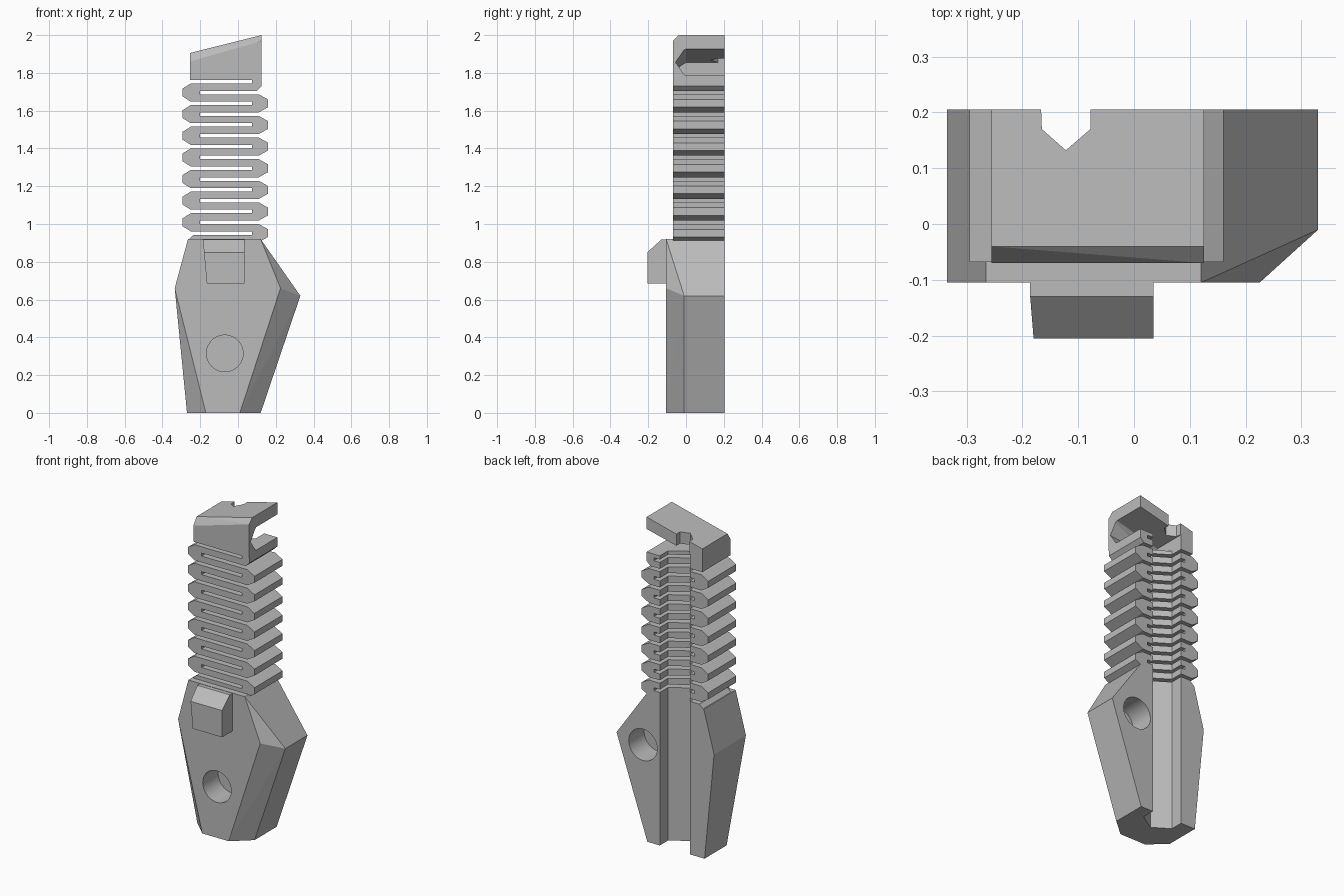
import bpy, bmesh, math
from mathutils import Matrix

old = bpy.data.objects.get("Cube")
if old:
    bpy.data.objects.remove(old)

grey = bpy.data.materials.new("plain_grey")
grey.use_nodes = True
COLOUR = (0.5, 0.5, 0.5, 1)
grey.diffuse_color = COLOUR
grey.node_tree.nodes["Principled BSDF"].inputs["Base Color"].default_value = COLOUR


def finish(bm, name):
    bmesh.ops.recalc_face_normals(bm, faces=bm.faces)
    mesh = bpy.data.meshes.new(name)
    bm.to_mesh(mesh)
    bm.free()
    ob = bpy.data.objects.new(name, mesh)
    bpy.context.collection.objects.link(ob)
    mesh.materials.append(grey)
    return ob


def prism(name, pts, place, a, b):
    """Extrude a flat outline; place(u, v, w) puts it in space."""
    bm = bmesh.new()
    ends = [[bm.verts.new(place(u, v, w)) for u, v in pts] for w in (a, b)]
    bm.faces.new(ends[0])
    bm.faces.new(ends[1][::-1])
    n = len(pts)
    for i in range(n):
        j = (i + 1) % n
        bm.faces.new((ends[0][j], ends[0][i], ends[1][i], ends[1][j]))
    return finish(bm, name)


def hull(name, pts):
    bm = bmesh.new()
    for p in pts:
        bm.verts.new(p)
    bmesh.ops.convex_hull(bm, input=bm.verts)
    bmesh.ops.dissolve_limit(bm, angle_limit=math.radians(1.5),
                             verts=bm.verts, edges=bm.edges)
    return finish(bm, name)


def drill(name, x, z, y):
    bm = bmesh.new()
    spin = Matrix.Translation((x, y, z)) @ Matrix.Rotation(math.pi / 2, 4, "X")
    bmesh.ops.create_cone(bm, cap_ends=True, segments=40, radius1=0.097,
                          radius2=0.097, depth=0.3, matrix=spin)
    return finish(bm, name)


def cut(ob, *cutters):
    for c in cutters:
        mod = ob.modifiers.new(c.name, "BOOLEAN")
        mod.operation = "DIFFERENCE"
        mod.solver = "EXACT"
        mod.object = c
        c.hide_render = True
        c.hide_viewport = True
        c.display_type = "WIRE"


def xz(u, v, w):
    return (u, w, v)


def yz(u, v, w):
    return (w, u, v)


def xy(u, v, w):
    return (u, v, w)


FRONT, BACK, NECK_FRONT, MID = -0.105, 0.205, -0.068, -0.01

# faceted handle
rim = [(-0.27, 0), (-0.335, 0.66), (-0.265, 0.92), (0.12, 0.92), (0.33, 0.62), (0.12, 0)]
face = [(-0.17, 0), (-0.335, 0.66), (-0.265, 0.92), (0.12, 0.92), (0.225, 0.66), (0.01, 0)]
corners = [(x, BACK, z) for x, z in rim] + [(x, FRONT, z) for x, z in face]
corners += [(x, MID, z) for x, z in (rim[0], rim[4], rim[5])]
handle = hull("handle", corners)

# hooked lug on the front of the handle
lug = prism("front_lug", [(FRONT + 0.01, 0.685), (-0.205, 0.685), (-0.205, 0.85),
                          (-0.13, 0.918), (FRONT + 0.01, 0.918)], yz, -0.165, 0.035)
for v in lug.data.vertices:
    if v.co.x < -0.1:
        v.co.x -= 0.09 * (v.co.z - 0.685)

# zigzag spring neck: bends alternate left and right around thin slots
PITCH, HALF, TOP, COUNT = 0.1145, 0.048, 1.696, 7


def bend(c, shoulder, tip):
    return [(shoulder, c - HALF), (tip, c - 0.02), (tip, c + 0.02), (shoulder, c + HALF)]


outline = [(0.08, 0.9)]
for i in reversed(range(COUNT)):
    c = TOP - PITCH * (i + 0.5)
    outline += bend(c, 0.11, 0.16)
    outline += [(-0.2, c + HALF), (-0.2, c + PITCH - HALF)]
outline += [(0.1, 1.705), (0.125, 1.73), (0.125, 1.764)]
for i in range(COUNT):
    c = TOP - PITCH * i
    if i == 0:
        outline += [(0.075, 1.764)]
    outline += [(0.075, c + HALF)] + bend(c, -0.25, -0.295)[::-1] + [(0.075, c - HALF)]
outline += [(0.075, 0.943), (-0.235, 0.943), (-0.265, 0.915), (-0.265, 0.9)]
neck = prism("spring_neck", outline, xz, NECK_FRONT, BACK)

# clip head with a sloping roof
ends = []
for x, top, drop in ((-0.255, 1.905, 0.045), (0.125, 2.0, 0.03)):
    ends += [(x, y, z) for y, z in ((-0.07, 1.762), (-0.07, top - drop), (-0.04, top),
                                    (BACK, top), (BACK, 1.762))]
head = hull("clip_head", ends)

# side opening of the head, under the roof
mouth = []
for x, z in ((0.2, 1.945), (-0.17, 1.855)):
    mouth += [(x, 0.3, z), (x, 0.0, z), (x, -0.055, (z + 1.785) / 2),
              (x, 0.0, 1.785), (x, 0.3, 1.785)]
mouth_cutter = hull("mouth_cutter", mouth)

# pointed notch in the roof
notch_cutter = prism("notch_cutter", [(-0.17, 0.3), (-0.165, 0.17), (-0.122, 0.132),
                                      (-0.078, 0.17), (-0.078, 0.3)], xy, 1.81, 2.1)

# long channel down the back
groove_cutter = prism("groove_cutter", [(-0.17, 0.3), (-0.17, 0.125), (-0.068, 0.06),
                                        (0.035, 0.125), (0.035, 0.3)], xy, -0.1, 1.8)

# blind round sockets, one in front and one behind
front_drill = drill("front_socket_cutter", -0.07, 0.315, FRONT)
back_drill = drill("back_socket_cutter", 0.15, 0.59, BACK)

cut(handle, groove_cutter, front_drill, back_drill)
cut(neck, groove_cutter)
cut(head, mouth_cutter, notch_cutter, groove_cutter)

# smooth only the round socket walls
bpy.ops.object.select_all(action="DESELECT")
for ob in (handle, front_drill, back_drill):
    for p in ob.data.polygons:
        p.use_smooth = False
for d in (front_drill, back_drill):
    for p in d.data.polygons:
        p.use_smooth = len(p.vertices) == 4
    for e in d.data.edges:
        a, b = (d.data.vertices[i].co.y for i in e.vertices)
        e.use_edge_sharp = abs(a - b) < 0.01
